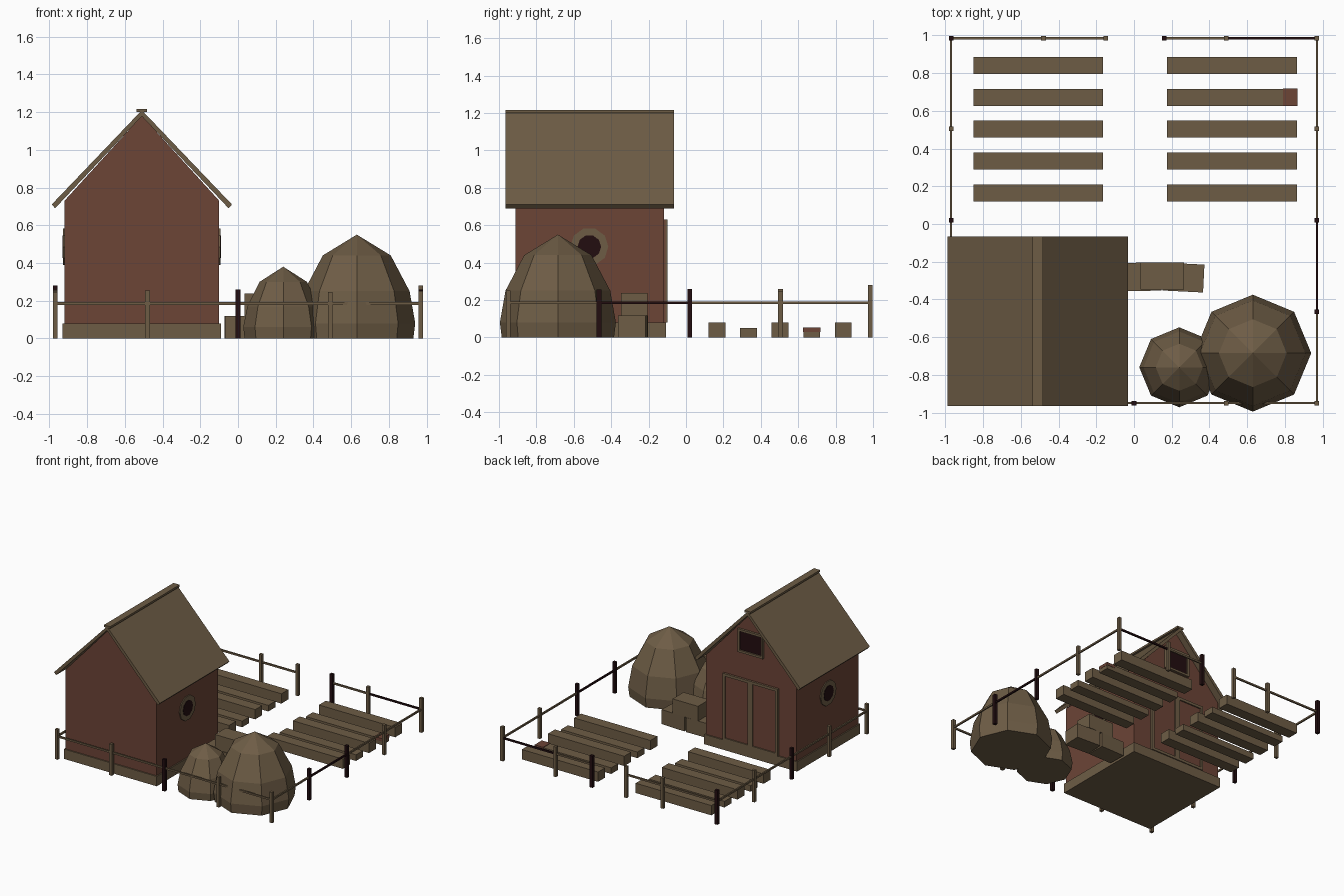
import bpy, bmesh, math
from mathutils import Matrix, Vector

if "Cube" in bpy.data.objects:
    bpy.data.objects.remove(bpy.data.objects["Cube"])


def material(name, rgb):
    m = bpy.data.materials.new(name)
    m.use_nodes = True
    m.diffuse_color = (*rgb, 1)
    m.node_tree.nodes["Principled BSDF"].inputs["Base Color"].default_value = (*rgb, 1)
    return m


BROWN = material("weathered brown", (0.155, 0.108, 0.06))
RED = material("barn red", (0.15, 0.058, 0.037))
DARK = material("dark maroon", (0.016, 0.004, 0.005))


def finish(name, bm, mat):
    bmesh.ops.recalc_face_normals(bm, faces=bm.faces)
    mesh = bpy.data.meshes.new(name)
    bm.to_mesh(mesh)
    bm.free()
    mesh.materials.append(mat)
    obj = bpy.data.objects.new(name, mesh)
    bpy.context.collection.objects.link(obj)
    return obj


def box(name, x, y, z, mat=BROWN, turn=0):
    """Box given by its (low, high) range on each axis, turned about z."""
    bm = bmesh.new()
    size = [r[1] - r[0] for r in (x, y, z)]
    mid = Vector([(r[0] + r[1]) / 2 for r in (x, y, z)])
    bmesh.ops.create_cube(bm, size=1, matrix=Matrix.Translation(mid)
                          @ Matrix.Rotation(turn, 4, 'Z') @ Matrix.Diagonal((*size, 1)))
    return finish(name, bm, mat)


def extrude_y(name, outline, y0, y1, mat):
    """Prism from an x-z outline between two y values."""
    bm = bmesh.new()
    face = bm.faces.new([bm.verts.new((x, y0, z)) for x, z in outline])
    moved = bmesh.ops.extrude_face_region(bm, geom=[face])["geom"]
    bmesh.ops.translate(bm, vec=(0, y1 - y0, 0),
                        verts=[v for v in moved if isinstance(v, bmesh.types.BMVert)])
    return finish(name, bm, mat)


def lathe(name, cx, cy, profile, sides=8):
    """Faceted round mound from a radius-height profile."""
    bm = bmesh.new()
    rings = []
    for r, z in profile:
        rings.append([bm.verts.new((cx + r * math.cos(i * math.tau / sides),
                                    cy + r * math.sin(i * math.tau / sides), z))
                      for i in range(sides)])
    bm.faces.new(rings[0])
    for low, high in zip(rings, rings[1:]):
        for i in range(sides):
            j = (i + 1) % sides
            bm.faces.new((low[i], low[j], high[j], high[i]))
    bmesh.ops.remove_doubles(bm, verts=bm.verts, dist=0.0005)
    return finish(name, bm, BROWN)


# Barn body and footing
CX, CY = -0.51, -0.512
extrude_y("barn_walls", [(CX - 0.41, 0.02), (CX + 0.41, 0.02), (CX + 0.41, 0.73),
                         (CX, 1.18), (CX - 0.41, 0.73)], CY - 0.4, CY + 0.395, RED)
box("barn_footing", (CX - 0.42, CX + 0.42), (CY - 0.41, CY + 0.405), (0, 0.08))

# Roof slabs and ridge cap
for side, label in ((-1, "right"), (1, "left")):
    extrude_y("roof_" + label, [(CX, 1.21), (CX + side * 0.478, 0.71),
                                (CX + side * 0.46, 0.69), (CX, 1.178)], -0.965, -0.065, BROWN)
box("ridge_cap", (CX - 0.028, CX + 0.028), (-0.965, -0.065), (1.2, 1.216))


def frame(name, x0, x1, z0, z1, w, y0, y1):
    """Four battens around a rectangular opening on the rear wall."""
    box(name + "_side_a", (x0, x0 + w), (y0, y1), (z0, z1))
    box(name + "_side_b", (x1 - w, x1), (y0, y1), (z0, z1))
    box(name + "_top", (x0, x1), (y0, y1), (z1 - w, z1))
    box(name + "_bottom", (x0, x1), (y0, y1), (z0, z0 + w))


# Double door and loft opening on the rear gable
WALL = CY + 0.395
for side, label in ((-1, "right"), (1, "left")):
    lo, hi = sorted((CX, CX + side * 0.25))
    box("door_panel_" + label, (lo, hi), (WALL, WALL + 0.008), (0.08, 0.63), RED)
    frame("door_frame_" + label, lo, hi, 0.08, 0.63, 0.022, WALL, WALL + 0.018)
box("loft_opening", (CX - 0.105, CX + 0.105), (WALL, WALL + 0.006), (0.85, 1.02), DARK)
frame("loft_frame", CX - 0.115, CX + 0.115, 0.84, 1.03, 0.018, WALL, WALL + 0.018)


def disc(name, x, radius, depth, mat):
    bm = bmesh.new()
    bmesh.ops.create_cone(bm, cap_ends=True, segments=10, radius1=radius, radius2=radius,
                          depth=depth, matrix=Matrix.Translation((x, CY - 0.005, 0.485))
                          @ Matrix.Rotation(math.pi / 2, 4, 'Y'))
    return finish(name, bm, mat)


# Round windows on both side walls
for side, label in ((-1, "right"), (1, "left")):
    disc("window_surround_" + label, CX + side * 0.41, 0.102, 0.016, BROWN)
    disc("window_pane_" + label, CX + side * 0.418, 0.063, 0.006, DARK)

# Haystacks
lathe("large_haystack", 0.63, -0.685,
      [(0.3, 0), (0.31, 0.08), (0.28, 0.25), (0.18, 0.44), (0, 0.55)])
lathe("small_haystack", 0.24, -0.76,
      [(0.205, 0), (0.212, 0.06), (0.19, 0.17), (0.125, 0.3), (0, 0.38)])

# Straw bales, two on the ground and one on top
box("bale_near_barn", (-0.07, 0.145), (-0.355, -0.205), (0, 0.118), turn=0.02)
box("bale_outer", (0.155, 0.37), (-0.358, -0.21), (0, 0.118), turn=-0.05)
box("bale_top", (0.035, 0.265), (-0.348, -0.205), (0.118, 0.238))

# Garden beds in two columns, alternating in height
for label, x in (("right", (-0.85, -0.165)), ("left", (0.175, 0.865))):
    for row in range(5):
        y = 0.165 + row * 0.169
        top = 0.05 if row % 2 else 0.08
        box(f"bed_{label}_{row}", x, (y - 0.045, y + 0.045), (0, top))
box("red_bed_end", (0.79, 0.867), (0.625, 0.719), (0.03, 0.054), RED)

# Fence posts
X, Y0, Y1 = 0.97, -0.95, 0.985
steps = [Y0, -0.465, 0.02, 0.505, Y1]
posts = [(x, y) for x in (-X, X) for y in steps]
posts += [(x, Y0) for x in (-0.48, 0.0, 0.49)]
posts += [(x, Y1) for x in (-0.48, -0.15, 0.16, 0.49)]
dark_posts = {(0.0, Y0), (X, -0.465), (X, 0.02), (-X, 0.02), (-X, Y1), (0.16, Y1)}
for i, (x, y) in enumerate(posts):
    height = 0.28 if y == Y1 and abs(x) == X else 0.245 + 0.005 * (i % 4)
    box(f"fence_post_{i}", (x - 0.0125, x + 0.0125), (y - 0.0125, y + 0.0125),
        (0, height), DARK if (x, y) in dark_posts else BROWN)


# Fence rails, with a gate gap at the rear
def rail(name, x0, x1, y0, y1, mat=BROWN):
    t = 0.006
    box(name, (x0 - t, x1 + t), (y0 - t, y1 + t), (0.178, 0.192), mat)


rail("front_rail", -X, X, Y0, Y0)
rail("right_rail", -X, -X, Y0, Y1)
rail("rear_rail_right", -X, -0.15, Y1, Y1)
rail("rear_rail_left", 0.16, 0.49, Y1, Y1)
rail("rear_rail_left_dark", 0.5, X, Y1, Y1, DARK)
for i in range(4):
    rail(f"left_rail_{i}", X, X, steps[i], steps[i + 1], DARK if i == 1 else BROWN)
